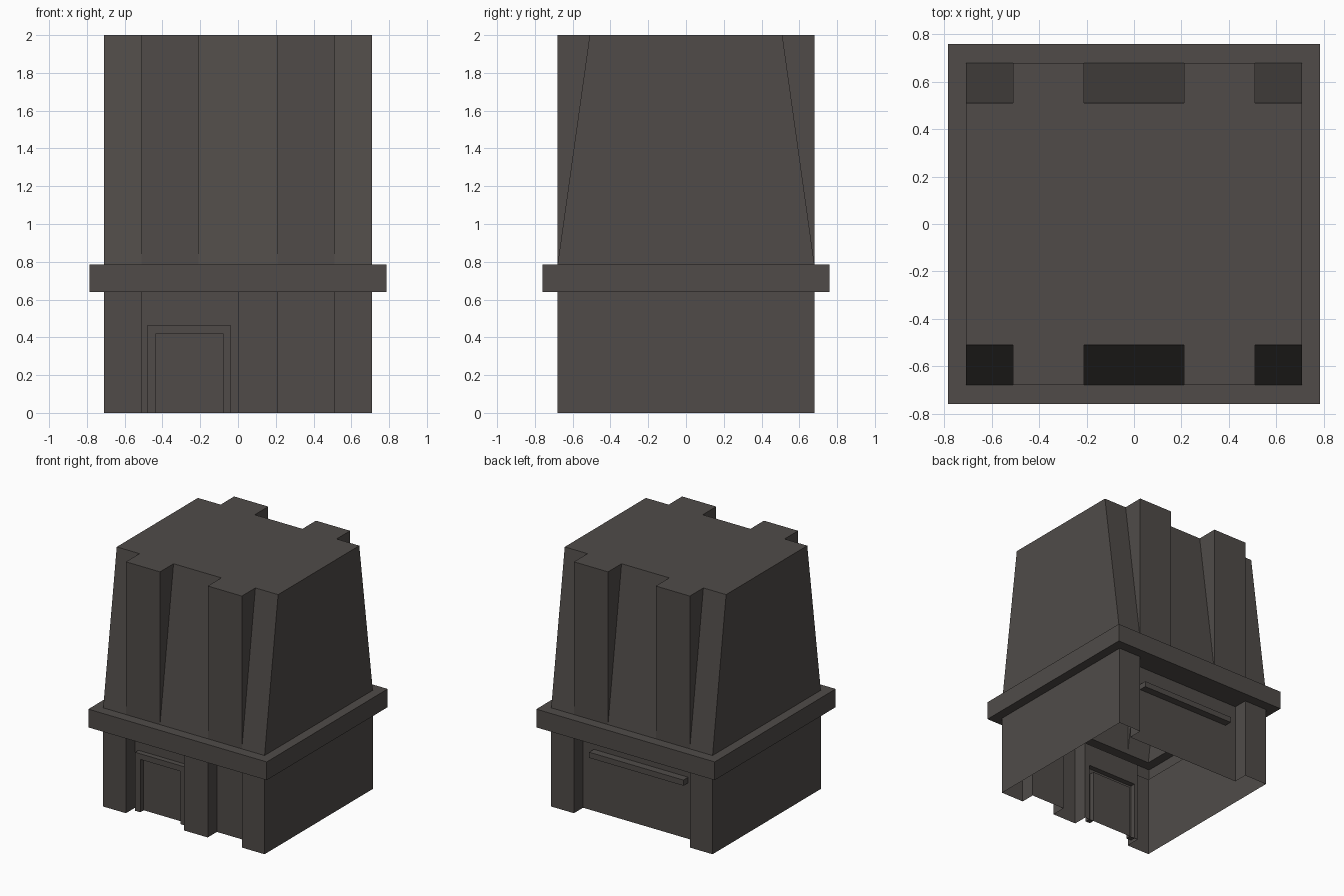
import bpy, bmesh
from mathutils import Vector

if "Cube" in bpy.data.objects:
    bpy.data.objects.remove(bpy.data.objects["Cube"])

stone = bpy.data.materials.new("dark brown grey stone")
stone.diffuse_color = (0.080, 0.071, 0.066, 1)
stone.use_nodes = True
stone.node_tree.nodes["Principled BSDF"].inputs["Base Color"].default_value = stone.diffuse_color

W, D = 0.71, 0.68        # half width and depth of the walls
R = 0.565                # recessed wall plane
T = 0.51                 # half depth of the tower top
BW, BD = 0.785, 0.76     # half size of the band
Z1, Z2, Z3 = 0.64, 0.785, 2.0


def loft(bm, levels):
    """Join counter-clockwise plan loops, given as (points, z), into a sheet."""
    rings = [[bm.verts.new((x, y, z)) for x, y in pts] for pts, z in levels]
    for a, b in zip(rings, rings[1:]):
        n = len(a)
        for i in range(n):
            j = (i + 1) % n
            bm.faces.new((a[i], a[j], b[j], b[i]))
    return rings


def finish(name, bm):
    bmesh.ops.remove_doubles(bm, verts=bm.verts, dist=1e-5)
    bm.normal_update()
    flat = [f for f in bm.faces if f.calc_area() < 1e-6]
    bmesh.ops.delete(bm, geom=flat, context='FACES')
    me = bpy.data.meshes.new(name)
    bm.to_mesh(me)
    bm.free()
    me.materials.append(stone)
    bpy.context.collection.objects.link(bpy.data.objects.new(name, me))


def raise_panel(bm, y, xs, zs, inside, depth):
    """Cut the wall at plane y along xs and zs, then push the chosen cells out."""
    def wall():
        return [f for f in bm.faces if all(abs(v.co.y - y) < 1e-4 for v in f.verts)
                and xs[0] - 0.2 < f.calc_center_median().x < xs[-1] + 0.2]
    for axis, cuts in ((0, xs), (2, zs)):
        for c in cuts:
            co, no = Vector((0, 0, 0)), Vector((0, 0, 0))
            co[axis], no[axis] = c, 1
            fs = wall()
            geom = fs + list({e for f in fs for e in f.edges}) + list({v for f in fs for v in f.verts})
            bmesh.ops.bisect_plane(bm, geom=geom, plane_co=co, plane_no=no)
    cells = [f for f in wall() if inside(f.calc_center_median())]
    res = bmesh.ops.extrude_face_region(bm, geom=cells)
    moved = [g for g in res["geom"] if isinstance(g, bmesh.types.BMVert)]
    bmesh.ops.translate(bm, verts=moved, vec=(0, depth, 0))
    left = [f for f in cells if f.is_valid]
    bmesh.ops.delete(bm, geom=left, context='FACES')


# lower walls: corner pillars, a middle pillar in front, recessed panels
front = [(-W, -D), (-.51, -D), (-.51, -R), (0, -R), (0, -D), (.21, -D),
         (.21, -R), (.51, -R), (.51, -D), (W, -D)]
back = [(W, D), (.51, D), (.51, R), (-.51, R), (-.51, D), (-W, D)]
plan = front + back
bm = bmesh.new()
loft(bm, [(plan, 0), (plan, Z1)])
# door frame
raise_panel(bm, -R, [-.48, -.435, -.08, -.04], [.42, .465],
            lambda c: -.48 < c.x < -.04 and c.z < .465
            and not (-.435 < c.x < -.08 and c.z < .42), -.042)
# back ledge
raise_panel(bm, R, [-.415, .415], [.445, .49],
            lambda c: abs(c.x) < .415 and .445 < c.z < .49, .06)
finish("lower_walls", bm)

# overhanging band, hollow, with its underside reaching the recessed walls
outer = [(BW if x == W else -BW if x == -W else x, BD if y > 0 else -BD) for x, y in plan]
inner = [(x, D if y > 0 else -D) for x, y in plan]
bm = bmesh.new()
loft(bm, [(plan, Z1), (outer, Z1), (outer, Z2), (inner, Z2)])
finish("band", bm)


# tower: sloped front and back with two upright piers on each
def tower_plan(s):
    side = [(-W, -s), (-.51, -s), (-.51, -D), (-.21, -D), (-.21, -s),
            (.21, -s), (.21, -D), (.51, -D), (.51, -s), (W, -s)]
    return side + [(-x, -y) for x, y in side]


bm = bmesh.new()
rings = loft(bm, [(tower_plan(D), Z2), (tower_plan(T), Z3)])
bm.faces.new(rings[-1])
finish("tower", bm)
